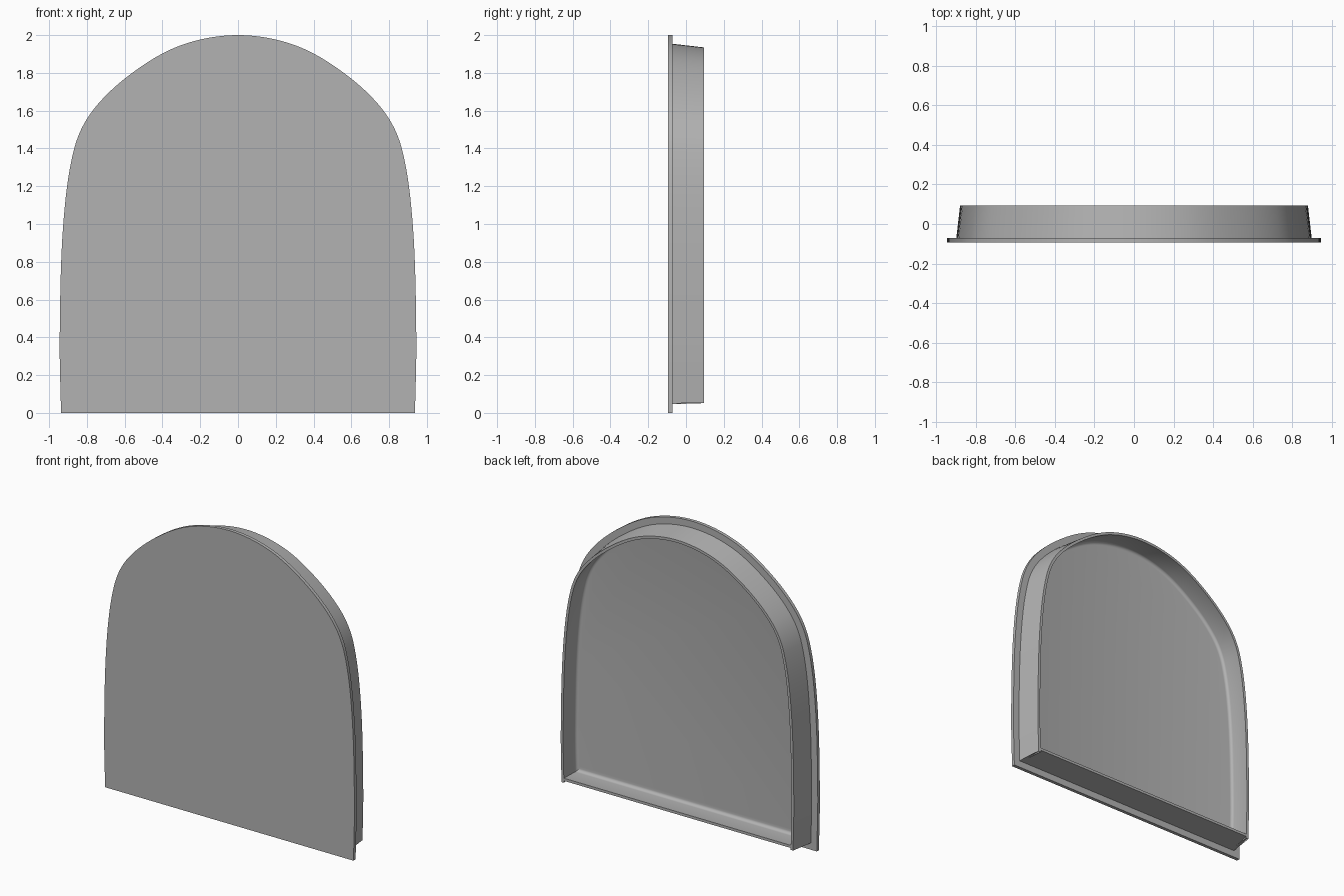
import bpy, bmesh, math
from mathutils import Vector
from mathutils.geometry import interpolate_bezier

cube = bpy.data.objects.get("Cube")
if cube:
    bpy.data.objects.remove(cube, do_unlink=True)

grey = bpy.data.materials.new("plain grey")
grey.use_nodes = True
colour = (0.45, 0.45, 0.45, 1)
grey.diffuse_color = colour
grey.node_tree.nodes["Principled BSDF"].inputs["Base Color"].default_value = colour

# Right half of the arched outline, bottom corner to crown (x, z)
half = [Vector(p) for p in [(0.937, 0), (0.944, 0.4), (0.925, 1.0), (0.867, 1.4),
                            (0.77, 1.6), (0.56, 1.8), (0.3, 1.947), (0, 2)]]


def smooth_path(points, steps=8):
    """Smooth curve through the points, ending level at the crown."""
    last = points[-1]
    mirrored = Vector((-points[-2].x, points[-2].y))
    ext = [points[0] * 2 - points[1]] + points + [mirrored]
    path = []
    for a, b, c, d in zip(ext, ext[1:], ext[2:], ext[3:]):
        reach = (c - b).length / 3
        h1 = b + (c - a).normalized() * reach
        h2 = c - (d - b).normalized() * reach
        path += [p.to_2d() for p in interpolate_bezier(b, h1, h2, c, steps + 1)[:-1]]
    return path + [last]


right = smooth_path(half)
outline = right + [Vector((-p.x, p.y)) for p in reversed(right[:-1])]


def inset(points, dist):
    """Offset a counter-clockwise outline inwards with mitred corners."""
    out = []
    for i, p in enumerate(points):
        before = (p - points[i - 1]).normalized()
        after = (points[(i + 1) % len(points)] - p).normalized()
        n1, n2 = Vector((-before.y, before.x)), Vector((-after.y, after.x))
        out.append(p + (n1 + n2) * dist / (1 + n1.dot(n2)))
    return out


# Section through flange, tapered wall, rim and filleted floor: (inset, y)
back, front, seat = 0.094, -0.094, -0.071
section = [(0, front), (0, seat), (0.046, seat), (0.065, back), (0.083, back)]
radius = 0.02
for k in range(5):
    t = math.radians(90 * k / 4)
    section.append((0.066 + radius * (1 - math.cos(t)),
                    seat + radius * (1 - math.sin(t))))

bm = bmesh.new()
rings = [[bm.verts.new((p.x, y, p.y)) for p in inset(outline, d)] for d, y in section]
for r1, r2 in zip(rings, rings[1:]):
    for i in range(len(r1)):
        bm.faces.new((r1[i - 1], r1[i], r2[i], r2[i - 1]))
bm.faces.new(rings[0])
bm.faces.new(rings[-1])
bmesh.ops.recalc_face_normals(bm, faces=bm.faces)

mesh = bpy.data.meshes.new("arched_tray")
bm.to_mesh(mesh)
bm.free()
mesh.materials.append(grey)
tray = bpy.data.objects.new("arched_tray", mesh)
bpy.context.collection.objects.link(tray)
bpy.context.view_layer.objects.active = tray
tray.select_set(True)
bpy.ops.object.shade_smooth_by_angle(angle=math.radians(30))
